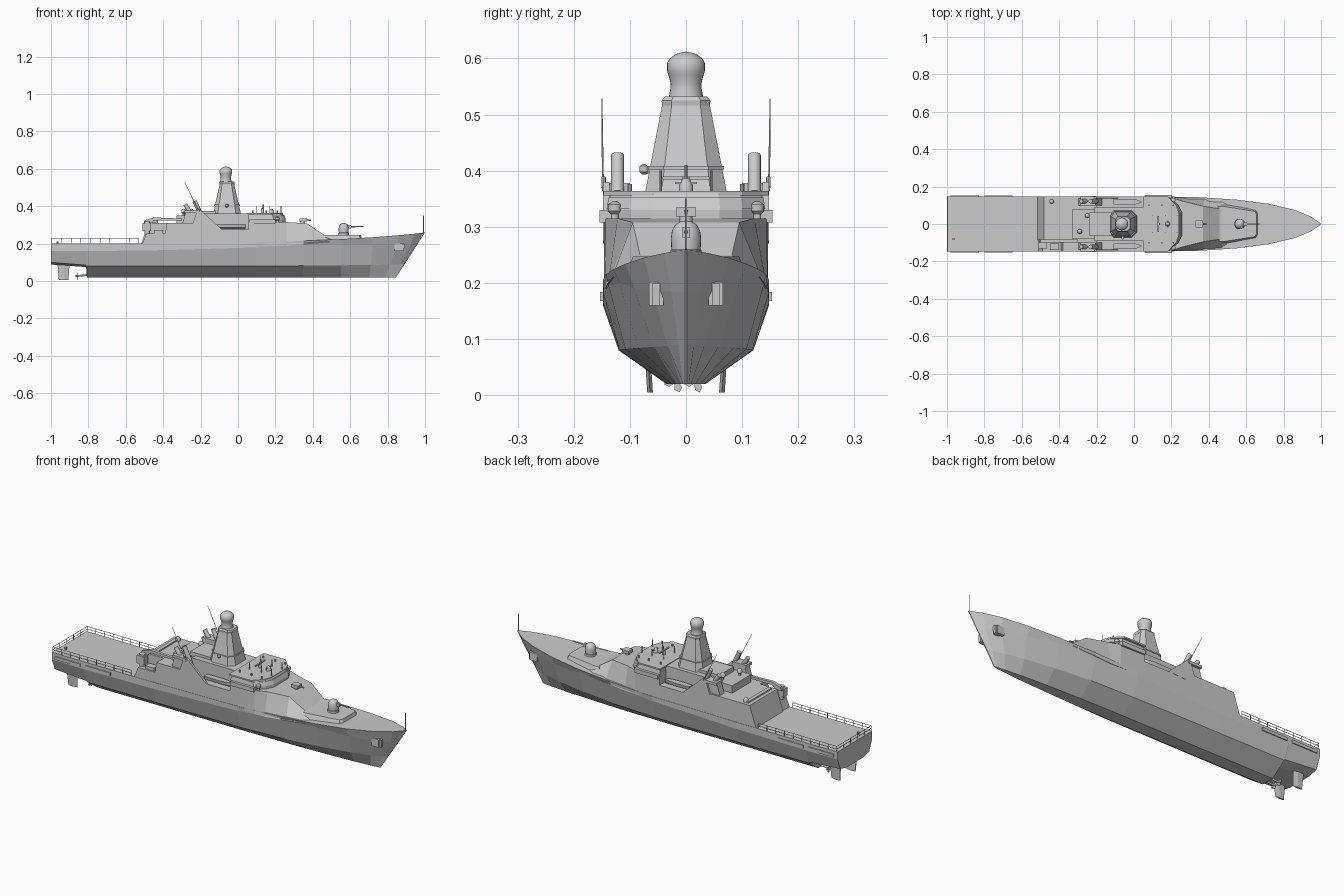
import bpy, bmesh, math
from mathutils import Vector

def finish(name, bm, smooth=False):
    bmesh.ops.recalc_face_normals(bm, faces=bm.faces)
    me = bpy.data.meshes.new(name)
    bm.to_mesh(me)
    bm.free()
    ob = bpy.data.objects.new(name, me)
    bpy.context.collection.objects.link(ob)
    if smooth:
        bpy.ops.object.select_all(action='DESELECT')
        ob.select_set(True)
        bpy.context.view_layer.objects.active = ob
        bpy.ops.object.shade_smooth_by_angle(angle=math.radians(40))
    return ob

def loft(name, rings, smooth=False):
    """Skin closed rings of equal length and cap both ends."""
    bm = bmesh.new()
    vs = [[bm.verts.new(p) for p in r] for r in rings]
    n = len(vs[0])
    for a, b in zip(vs, vs[1:]):
        for i in range(n):
            bm.faces.new((a[i], a[(i + 1) % n], b[(i + 1) % n], b[i]))
    bm.faces.new(vs[0])
    bm.faces.new(vs[-1])
    return finish(name, bm, smooth)

def box(name, x0, x1, y0, y1, z0, z1):
    ring = lambda z: [(x0, y0, z), (x1, y0, z), (x1, y1, z), (x0, y1, z)]
    return loft(name, [ring(z0), ring(z1)])

def side_plate(name, pts, y0, y1):
    return loft(name, [[(x, y, z) for x, z in pts] for y in (y0, y1)])

def house(name, secs):
    """Cross-sections (x_base, y_base, z_base, x_top, y_top, z_top), symmetric in y."""
    return loft(name, [[(xb, -yb, zb), (xb, yb, zb), (xt, yt, zt), (xt, -yt, zt)]
                       for xb, yb, zb, xt, yt, zt in secs])

def plan(name, half, levels):
    """Symmetric plan outline at (z, scale_x, scale_y, centre_x) levels."""
    pts = half + [(x, -y) for x, y in reversed(half)]
    return loft(name, [[(c + (x - c) * sx, y * sy, z) for x, y in pts] for z, sx, sy, c in levels])

def tube(name, a, b, r, r2=None, n=12):
    a, b = Vector(a), Vector(b)
    d = (b - a).normalized()
    u = d.orthogonal().normalized()
    w = d.cross(u)
    ang = [2 * math.pi * i / n for i in range(n)]
    return loft(name, [[p + (u * math.cos(t) + w * math.sin(t)) * q for t in ang]
                       for p, q in ((a, r), (b, r if r2 is None else r2))], n > 6)

def lathe(name, x, y, prof, n=24):
    return loft(name, [[(x + r * math.cos(2 * math.pi * i / n), y + r * math.sin(2 * math.pi * i / n), z)
                        for i in range(n)] for r, z in prof], True)

# Hull: per station four (x, y, z) points, keel, chine, knuckle, deck edge
stations = [
    [(-1, .07, .088), (-1, .122, .1), (-1, .147, .16), (-1, .147, .2)],
    [(-.812, .06, .075), (-.812, .12, .085), (-.812, .148, .16), (-.812, .148, .2)],
    [(-.808, .035, .02), (-.808, .12, .08), (-.808, .148, .16), (-.808, .148, .2)],
    [(-.4, .035, .02), (-.4, .12, .08), (-.4, .148, .165), (-.4, .148, .2)],
    [(.1, .035, .02), (.1, .118, .08), (.1, .147, .18), (.1, .148, .205)],
    [(.35, .032, .02), (.35, .108, .082), (.35, .138, .195), (.35, .143, .215)],
    [(.55, .025, .02), (.55, .085, .084), (.55, .118, .2), (.55, .13, .224)],
    [(.7, .017, .02), (.71, .058, .086), (.72, .092, .19), (.72, .108, .234)],
    [(.79, .009, .02), (.81, .033, .088), (.85, .06, .185), (.86, .075, .245)],
    [(.83, .005, .02), (.865, .014, .09), (.92, .026, .185), (.945, .04, .253)],
    [(.845, .002, .02), (.89, .002, .092), (.952, .002, .185), (1, .002, .26)]]
loft("hull", [[*s, *[(x, -y, z) for x, y, z in reversed(s)]] for s in stations])

# Deckhouse blocks, flush with the hull sides
W = .1465
side_plate("hangar_port", [(-.52, .19), (-.48, .31), (-.37, .31), (-.37, .19)], -.085, W)
side_plate("crane_bay_floor", [(-.515, .19), (-.49, .255), (-.37, .255), (-.37, .19)], -W, -.08)
house("aft_house", [(-.4, W, .19, -.38, W, .31), (-.2, W, .19, -.2, W, .31)])
house("midship_house", [(-.21, W, .19, -.21, W, .275), (.06, W, .19, .06, W, .275)])
box("upper_house_aft", -.33, -.13, -.08, .08, .3, .35)
box("upper_house_top", -.24, -.12, -.062, .062, .34, .375)
box("upper_house_mid", -.21, .06, -.092, .092, .27, .36)
house("forward_house", [(.055, W, .19, .055, W, .315), (.2, .146, .19, .2, .143, .315),
                        (.26, .1445, .19, .26, .122, .315), (.38, .139, .2, .37, .095, .308),
                        (.48, .132, .21, .455, .082, .25), (.5, .125, .21, .49, .085, .235)])

# Bridge, roof lip and wings
bridge = [(.055, .14), (.19, .14), (.235, .1), (.255, .06)]
plan("bridge", bridge, [(.3, 1, 1, .1), (.33, 1, 1, .1), (.36, .9, .96, .1)])
plan("bridge_window_band", bridge, [(.332, 1.01, 1.01, .1), (.352, .95, .985, .1)])
plan("bridge_roof", [(.05, .147), (.18, .147), (.225, .1), (.24, .06)],
     [(.356, 1, 1, .1), (.364, 1, 1, .1)])
for s in (1, -1):
    box("bridge_wing", .06, .2, s * .12, s * .154, .308, .33)
    for x in (.08, .15, .21):
        tube("roof_fitting", (x, s * .1, .36), (x, s * .1, .376), .004, n=8)
        tube("roof_whip", (x + .02, s * .045, .36), (x + .02, s * .045, .4), .002, n=6)

# Navigation radar and roof equipment
tube("radar_post", (.13, 0, .36), (.13, 0, .388), .008)
box("radar_bar", .126, .134, -.042, .042, .384, .39)
tube("roof_pole", (.135, 0, .36), (.135, 0, .41), .003, n=8)
lathe("sight_base", .18, 0, [(.013, .36), (.012, .375), (.006, .385), (.001, .387)], 12)
box("roof_bar", .178, .184, -.02, .02, .376, .38)

# Mast tower with chamfered corners, cap and radome
mast = [(-.135, .045), (-.11, .075), (-.01, .075), (.018, .045)]
plan("mast_tower", mast, [(.35, 1, 1, -.06), (.52, .5, .56, -.06)])
plan("mast_cap", mast, [(.516, .52, .57, -.06), (.525, .54, .58, -.06), (.532, .5, .5, -.06)])
plan("mast_collar", mast, [(.402, .9, .9, -.06), (.408, .9, .9, -.06)])
lathe("radome", -.065, 0, [(.031, .53), (.028, .545), (.0275, .555), (.031, .57), (.034, .578),
                           (.034, .591), (.029, .6), (.018, .608), (.007, .611), (.001, .612)])
lathe("mast_sensor", -.06, -.075, [(.003, .393), (.008, .398), (.008, .408), (.002, .412)], 12)
box("sensor_arm", -.063, -.057, -.075, -.05, .394, .398)

# Funnel casings, exhausts, whip antennas and boat bays on both sides
for s in (1, -1):
    side_plate("funnel_fin", [(-.245, .3), (-.218, .38), (-.2, .38), (-.085, .275), (-.2, .27)],
               s * .136, s * .1475)
    side_plate("funnel_casing", [(-.3, .3), (-.28, .365), (-.21, .37), (-.17, .275)], s * .1, s * .137)
    box("funnel_rim", -.285, -.205, s * .1, s * .15, .364, .378)
    for x in (-.2, -.25):
        tube("exhaust", (x, s * .122, .36), (x - .033, s * .122, .428 if x > -.22 else .41), .0115)
    tube("whip_antenna", (-.21, s * .148, .375), (-.285, s * .15, .528), .0018, .001, 6)
    tube("antenna_base", (-.205, s * .147, .37), (-.214, s * .147, .388), .004, n=8)
    loft("rescue_boat", [[(x, s * .118 + y * k, z) for y, z in
                          ((-.016, .305), (-.012, .287), (0, .281), (.012, .287), (.016, .305))]
                         for x, k in ((-.11, .9), (-.02, 1), (.02, .7), (.04, .1))])
    tube("bridge_side_mount", (.21, s * .127, .29), (.21, s * .127, .333), .007)
    lathe("bridge_side_light", .21, s * .127, [(.006, .322), (.012, .328), (.012, .34), (.004, .345)], 12)

# Crane beside the hangar
tube("crane_post", (-.485, -.115, .25), (-.485, -.115, .318), .016)
box("crane_cab", -.51, -.465, -.132, -.098, .268, .31)
side_plate("crane_arm", [(-.505, .305), (-.5, .325), (-.45, .34), (-.3, .334), (-.3, .324),
                         (-.45, .324), (-.47, .305)], -.1, -.084)
box("crane_locker", -.45, -.4, -.14, -.105, .25, .272)

# Aft roof domes
for x, y in ((-.25, .045), (-.29, -.04)):
    lathe("roof_dome", x, y, [(.006, .345), (.006, .36), (.013, .366), (.013, .376), (.008, .384), (.001, .387)], 12)
box("hangar_top_locker", -.46, -.44, -.07, .13, .3, .317)
lathe("aft_side_dome", -.44, .12, [(.012, .305), (.012, .322), (.007, .33), (.001, .332)], 12)

# Gun platform, main gun and secondary mount
plan("gun_platform", [(.44, .115), (.47, .115), (.66, .082), (.67, .06)],
     [(.205, 1, 1, .53), (.247, .9, .82, .53)])
lathe("main_gun_base", .565, 0, [(.028, .24), (.028, .258), (.024, .262)])
lathe("main_gun_dome", .565, 0, [(.026, .258), (.027, .28), (.025, .293), (.019, .304), (.009, .31), (.001, .311)])
tube("main_gun_barrel", (.58, 0, .29), (.67, 0, .292), .004, .003, 8)
box("main_gun_mantlet", .58, .603, -.007, .007, .281, .299)
tube("small_gun_post", (.345, 0, .3), (.345, 0, .32), .012)
box("small_gun_body", .328, .368, -.018, .018, .318, .334)
tube("small_gun_barrel", (.36, 0, .328), (.39, 0, .325), .004, n=8)

# Bow staff and anchor recesses
tube("bow_staff", (.992, 0, .255), (.992, 0, .35), .0022, n=6)
for s in (1, -1):
    box("anchor_plate", .838, .88, s * .04, s * .066, .16, .202)
    side_plate("anchor", [(.872, .16), (.882, .2), (.89, .2), (.888, .16)], s * .046, s * .06)

# Flight deck railings
def rail(a, b, n):
    a, b = Vector(a), Vector(b)
    for i in range(n + 1):
        p = a.lerp(b, i / n)
        tube("rail_post", p, p + Vector((0, 0, .028)), .0015, n=4)
    for h in (.014, .028):
        tube("rail_bar", a + Vector((0, 0, h)), b + Vector((0, 0, h)), .0013, n=4)

for s in (1, -1):
    rail((-.995, s * .145, .2), (-.53, s * .145, .2), 9)
rail((-.995, -.145, .2), (-.995, .145, .2), 5)

# Side fenders, rudders and propellers
tube("stern_bitt", (-.965, -.08, .2), (-.965, -.08, .212), .006, n=8)
for s in (1, -1):
    for x0, x1 in ((-.98, -.83), (-.8, -.65)):
        box("side_fender", x0, x1, s * .145, s * .153, .168, .184)
    loft("rudder", [[(-.965 + k, s * y - .003, z), (-.93, s * y - .005, z), (-.9 - k, s * y, z),
                     (-.93, s * y + .005, z), (-.965 + k, s * y + .003, z)]
                    for y, z, k in ((.07, .095, 0), (.064, .005, .007))])
    tube("propeller_shaft", (-.87, s * .018, .026), (-.79, s * .018, .034), .005)
    for i in range(4):
        t = i * math.pi / 2 + .3
        c, d = math.cos(t), math.sin(t)
        loft("propeller_blade", [[(x, s * .018 + c * r - d * w, .026 + d * r + c * w)
                                  for r, w in ((0, -.003), (.015, -.007), (.022, 0), (.015, .007), (0, .003))]
                                 for x in (-.862, -.858)])
